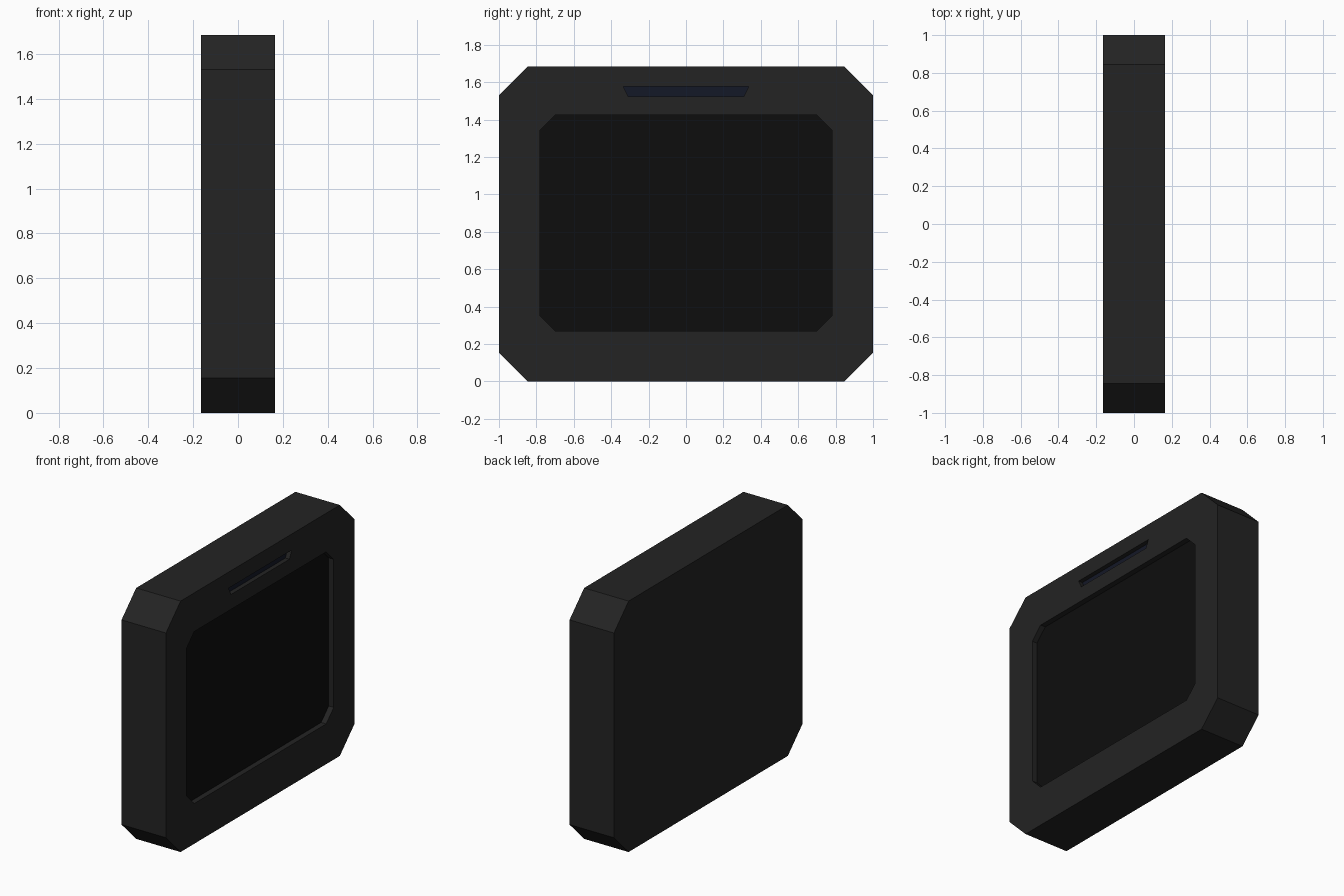
import bpy, bmesh

if "Cube" in bpy.data.objects:
    bpy.data.objects.remove(bpy.data.objects["Cube"])


def material(name, rgb):
    m = bpy.data.materials.new(name)
    m.diffuse_color = (*rgb, 1)
    m.use_nodes = True
    m.node_tree.nodes["Principled BSDF"].inputs["Base Color"].default_value = m.diffuse_color
    return m


def chamfered(w, z0, z1, c):
    """Half-width w rectangle in (y, z) with cut corners."""
    return [(-w + c, z0), (w - c, z0), (w, z0 + c), (w, z1 - c),
            (w - c, z1), (-w + c, z1), (-w, z1 - c), (-w, z0 + c)]


def prism(name, back, front, x0, x1, mat):
    """Loft a (y, z) profile at x0 to a matching one at x1."""
    bm = bmesh.new()
    a = [bm.verts.new((x0, y, z)) for y, z in back]
    b = [bm.verts.new((x1, y, z)) for y, z in front]
    bm.faces.new(a[::-1])
    bm.faces.new(b)
    n = len(a)
    for i in range(n):
        j = (i + 1) % n
        bm.faces.new((a[i], a[j], b[j], b[i]))
    bmesh.ops.recalc_face_normals(bm, faces=bm.faces)
    me = bpy.data.meshes.new(name)
    bm.to_mesh(me)
    bm.free()
    me.materials.append(mat)
    ob = bpy.data.objects.new(name, me)
    bpy.context.collection.objects.link(ob)
    return ob


def cut(target, cutter):
    cutter.hide_render = True
    mod = target.modifiers.new("recess", 'BOOLEAN')
    mod.operation = 'DIFFERENCE'
    mod.solver = 'EXACT'
    mod.object = cutter
    bpy.context.view_layer.objects.active = target
    bpy.ops.object.modifier_apply(modifier=mod.name)
    bpy.data.objects.remove(cutter)


casing_mat = material("casing", (0.017, 0.017, 0.017))
screen_mat = material("screen", (0.004, 0.004, 0.004))
slot_mat = material("slot", (0.007, 0.009, 0.020))

FACE = 0.165
DEPTH = 0.037
SLOT_DEPTH = 0.03
SKIN = 0.004

# Casing
outline = chamfered(1.0, 0.0, 1.685, 0.155)
casing = prism("casing", outline, outline, -FACE, FACE, casing_mat)

# Screen recess and screen panel
screen = chamfered(0.78, 0.27, 1.425, 0.08)
cut(casing, prism("screen_cutter", screen, screen,
                  FACE - DEPTH - SKIN, FACE + 0.1, casing_mat))
prism("screen", screen, screen, FACE - DEPTH - SKIN, FACE - DEPTH, screen_mat)

# Slot recess above the screen, with its coloured floor
slot = [(-0.31, 1.525), (0.31, 1.525), (0.335, 1.577), (-0.335, 1.577)]
cut(casing, prism("slot_cutter", slot, slot,
                  FACE - SLOT_DEPTH - SKIN, FACE + 0.1, slot_mat))
prism("slot_floor", slot, slot, FACE - SLOT_DEPTH - SKIN, FACE - SLOT_DEPTH, slot_mat)
